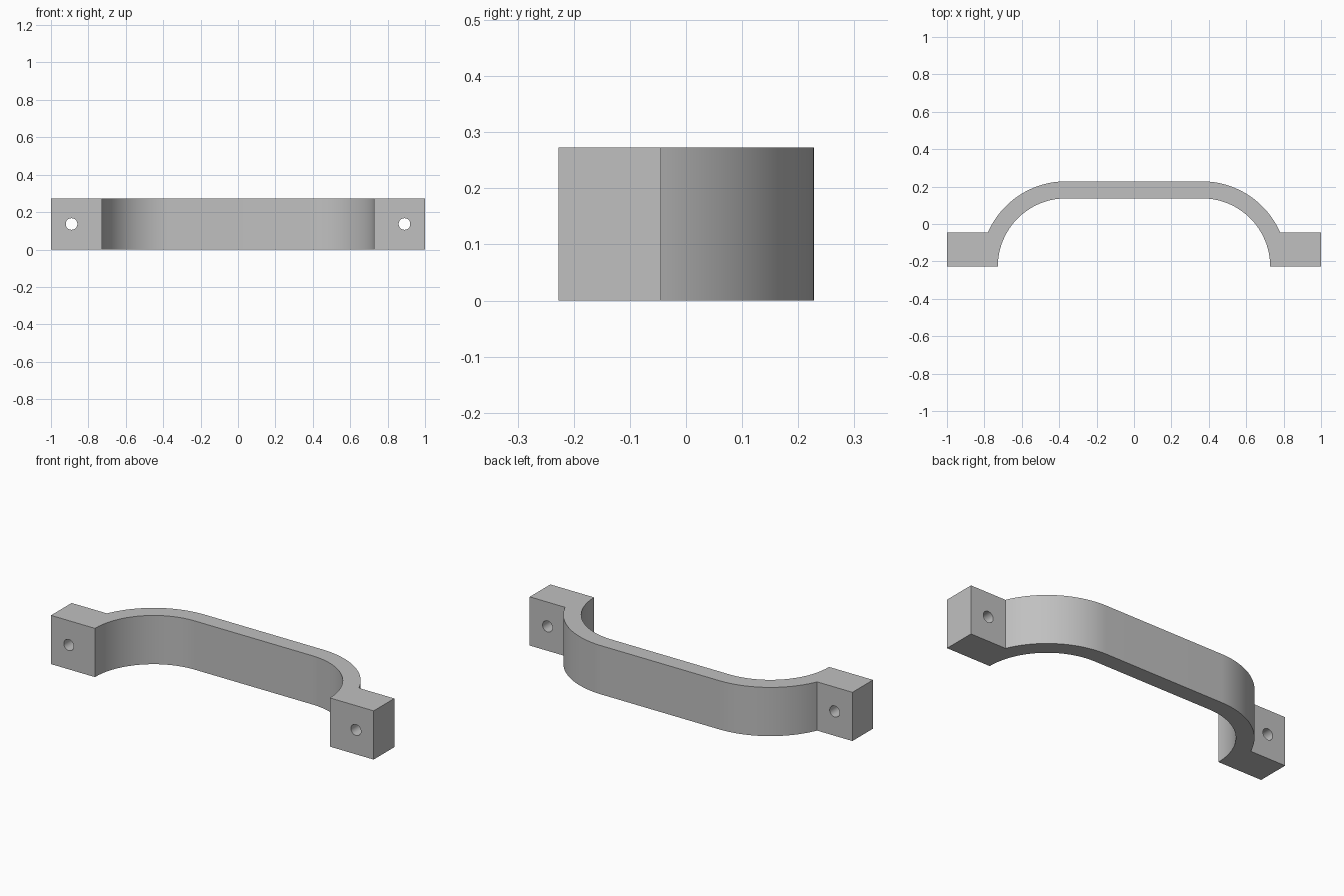
import bpy
import bmesh
from math import asin, cos, sin, pi, radians

cube = bpy.data.objects.get("Cube")
if cube:
    bpy.data.objects.remove(cube, do_unlink=True)

HEIGHT = 0.273
FRONT, FOOT_BACK = -0.227, -0.045
BEND_X = 0.364
R_IN, R_OUT = 0.364, 0.455
HOLE_X, HOLE_R = 0.89, 0.031
STEPS = 32

grey = bpy.data.materials.new("plain grey")
grey.use_nodes = True
colour = (0.53, 0.53, 0.53, 1)
grey.diffuse_color = colour
grey.node_tree.nodes["Principled BSDF"].inputs["Base Color"].default_value = colour


def arc(radius, start, end):
    angles = [start + (end - start) * i / STEPS for i in range(STEPS + 1)]
    return [(BEND_X + radius * cos(a), FRONT + radius * sin(a)) for a in angles]


# Half outline: inner bend, mounting foot, outer bend
meet = asin((FOOT_BACK - FRONT) / R_OUT)
half = arc(R_IN, pi / 2, 0) + [(1, FRONT), (1, FOOT_BACK)] + arc(R_OUT, meet, pi / 2)
outline = half + [(-x, y) for x, y in reversed(half)]

# Handle body, extruded upward from the outline
bm = bmesh.new()
base = bm.faces.new([bm.verts.new((x, y, 0)) for x, y in outline])
lifted = bmesh.ops.extrude_face_region(bm, geom=[base])["geom"]
bmesh.ops.translate(bm, vec=(0, 0, HEIGHT),
                    verts=[v for v in lifted if isinstance(v, bmesh.types.BMVert)])
bmesh.ops.recalc_face_normals(bm, faces=bm.faces)
mesh = bpy.data.meshes.new("pull_handle")
bm.to_mesh(mesh)
bm.free()
handle = bpy.data.objects.new("pull_handle", mesh)
bpy.context.collection.objects.link(handle)
mesh.materials.append(grey)

# Screw holes through both feet
for side in (-1, 1):
    bpy.ops.mesh.primitive_cylinder_add(
        vertices=32, radius=HOLE_R, depth=0.5, rotation=(pi / 2, 0, 0),
        location=(side * HOLE_X, (FRONT + FOOT_BACK) / 2, HEIGHT / 2))
    cutter = bpy.context.object
    cutter.name = "screw_hole_cutter"
    cutter.hide_render = True
    cutter.data.materials.append(grey)
    bpy.ops.object.select_all(action="DESELECT")
    handle.select_set(True)
    bpy.context.view_layer.objects.active = handle
    cut = handle.modifiers.new("screw_hole", "BOOLEAN")
    cut.operation = "DIFFERENCE"
    cut.solver = "EXACT"
    cut.object = cutter
    bpy.ops.object.modifier_apply(modifier=cut.name)
    bpy.data.objects.remove(cutter, do_unlink=True)

bpy.ops.object.shade_smooth_by_angle(angle=radians(20))
